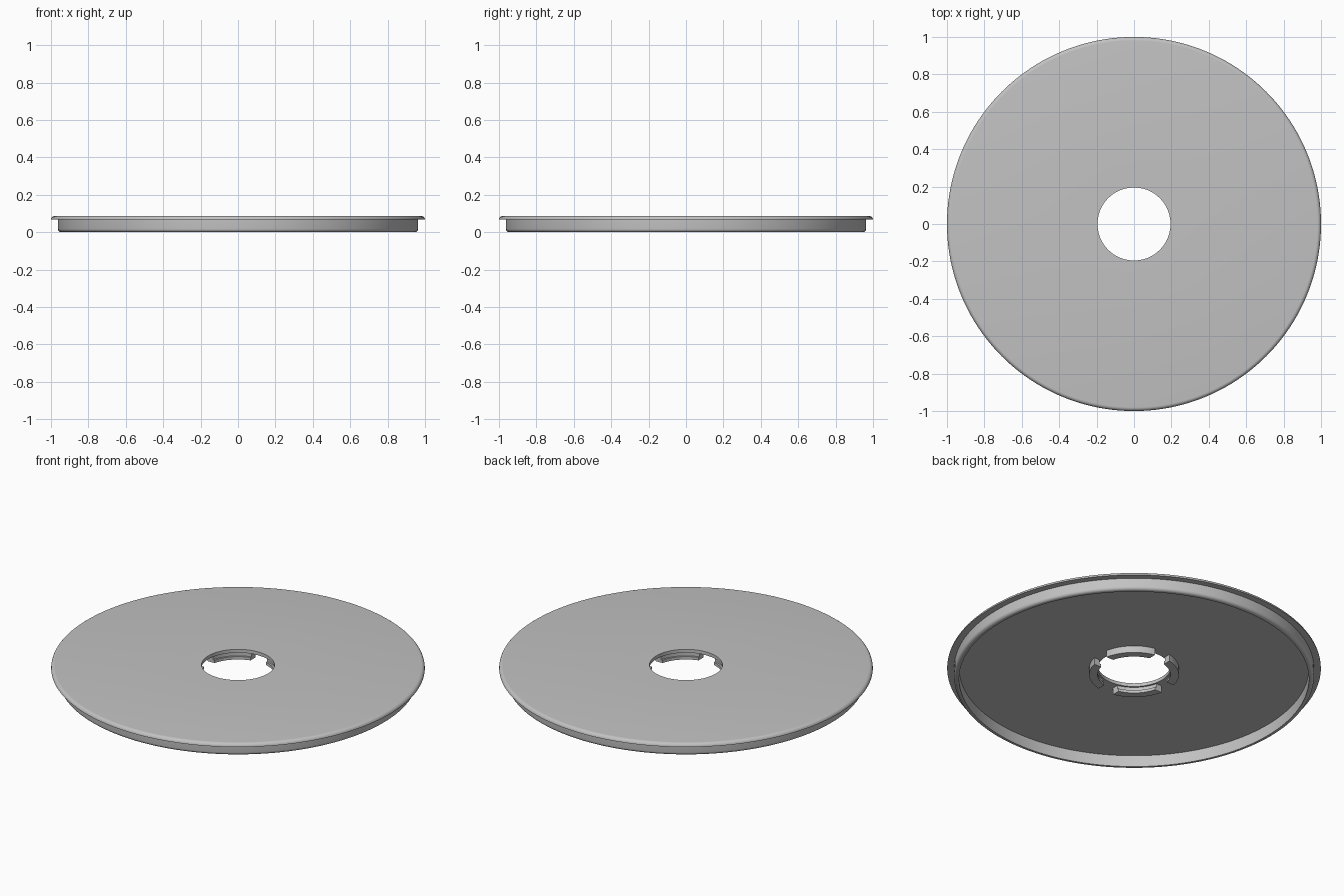
import bpy, bmesh
from math import sin, cos, asin, pi, radians

cube = bpy.data.objects.get("Cube")
if cube:
    bpy.data.objects.remove(cube, do_unlink=True)

# Single grey material
grey = bpy.data.materials.new("light_grey")
grey.use_nodes = True
colour = (0.54, 0.54, 0.54, 1)
grey.diffuse_color = colour
grey.node_tree.nodes["Principled BSDF"].inputs["Base Color"].default_value = colour


def arc(cx, cz, r, a0, a1, n=6):
    """Fillet points in the r-z plane, angles in degrees."""
    angles = [radians(a0 + (a1 - a0) * i / n) for i in range(n + 1)]
    return [(cx + r * cos(a), cz + r * sin(a)) for a in angles]


def sweep(name, profile, steps, span):
    """Sweep a closed r-z profile; span(r) gives start and end angle, None is a full turn."""
    bm = bmesh.new()
    rings = []
    for i in range(steps if span is None else steps + 1):
        ring = []
        for r, z in profile:
            a0, a1 = (0, 2 * pi) if span is None else span(r)
            a = a0 + (a1 - a0) * i / steps
            ring.append(bm.verts.new((r * cos(a), r * sin(a), z)))
        rings.append(ring)
    pairs = list(zip(rings, rings[1:]))
    if span is None:
        pairs.append((rings[-1], rings[0]))
    else:
        bm.faces.new(rings[0])
        bm.faces.new(rings[-1])
    n = len(profile)
    for a, b in pairs:
        for j in range(n):
            k = (j + 1) % n
            bm.faces.new((a[j], a[k], b[k], b[j]))
    bmesh.ops.recalc_face_normals(bm, faces=bm.faces)
    mesh = bpy.data.meshes.new(name)
    bm.to_mesh(mesh)
    bm.free()
    mesh.materials.append(grey)
    obj = bpy.data.objects.new(name, mesh)
    bpy.context.collection.objects.link(obj)
    bpy.ops.object.select_all(action="DESELECT")
    obj.select_set(True)
    bpy.context.view_layer.objects.active = obj
    bpy.ops.object.shade_smooth_by_angle(angle=radians(30))
    return obj


# Lid: thin plate with a centre hole, rounded rim and hanging skirt
TOP, UNDER, HOLE = 0.087, 0.067, 0.195
lid_profile = [(HOLE, UNDER), (HOLE, TOP)]
lid_profile += arc(0.98, TOP - 0.02, 0.02, 90, 0)
lid_profile += [(0.963, UNDER)]
lid_profile += arc(0.945, 0.018, 0.018, 0, -90)
lid_profile += [(0.936, 0), (0.936, UNDER)]
sweep("lid", lid_profile, 160, None)

# Four clip tabs around the hole, separated by straight slots
OUTER, STEM, FOOT, LEDGE = 0.24, 0.205, 0.027, 0.044
tab_profile = [(OUTER, UNDER), (OUTER, FOOT), (HOLE, FOOT),
               (HOLE, LEDGE), (STEM, LEDGE), (STEM, UNDER)]
for i, place in enumerate(("back_left", "back_right", "front_right", "front_left")):
    def span(r, base=i * pi / 2):
        gap = asin(0.05 / r)
        return base + gap, base + pi / 2 - gap
    sweep("clip_tab_" + place, tab_profile, 16, span)
